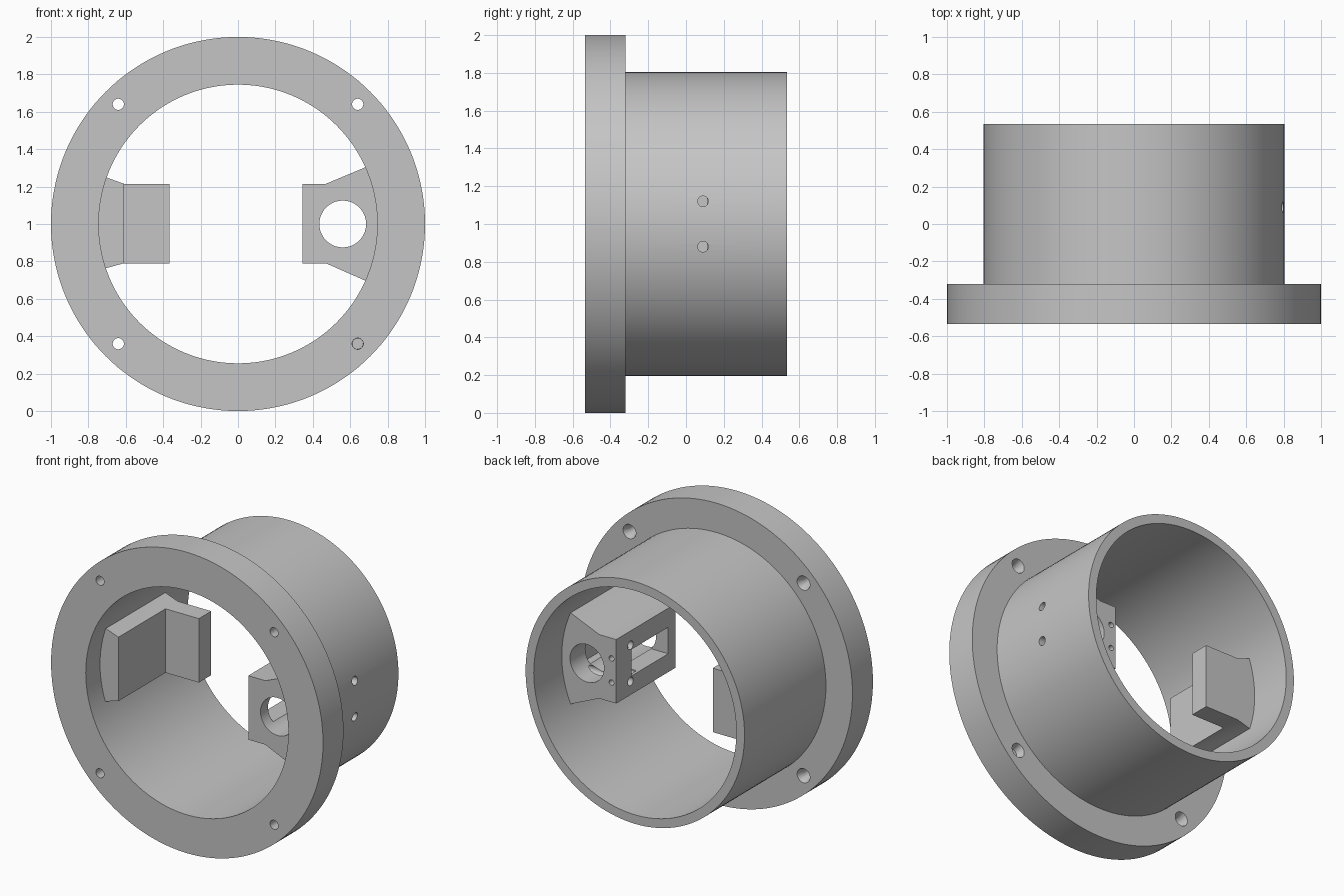
import bpy, bmesh, math
from mathutils import Matrix, Vector

if "Cube" in bpy.data.objects:
    bpy.data.objects.remove(bpy.data.objects["Cube"])

GREY = (0.56, 0.56, 0.56, 1)
grey = bpy.data.materials.new("plain grey")
grey.use_nodes = True
grey.diffuse_color = GREY
grey.node_tree.nodes["Principled BSDF"].inputs["Base Color"].default_value = GREY

FRONT, STEP, BACK = -0.535, -0.32, 0.535
BORE, SLEEVE, RIM = 0.745, 0.805, 1.0
BLOCK_FRONT, BLOCK_BACK = -0.385, 0.24
AXIS_Z = 1.0


def make_object(name, bm):
    bmesh.ops.recalc_face_normals(bm, faces=bm.faces)
    mesh = bpy.data.meshes.new(name)
    bm.to_mesh(mesh)
    bm.free()
    obj = bpy.data.objects.new(name, mesh)
    bpy.context.collection.objects.link(obj)
    mesh.materials.append(grey)
    return obj


def lathe(name, profile, steps=144):
    """Turn a closed (radius, y) profile about the horizontal axis."""
    bm = bmesh.new()
    verts = [bm.verts.new((r, y, AXIS_Z)) for r, y in profile]
    edges = [bm.edges.new((a, b)) for a, b in zip(verts, verts[1:] + verts[:1])]
    bmesh.ops.spin(bm, geom=verts + edges, cent=(0, 0, AXIS_Z), axis=(0, 1, 0),
                   angle=2 * math.pi, steps=steps, use_merge=True)
    bmesh.ops.remove_doubles(bm, verts=bm.verts, dist=0.0001)
    return make_object(name, bm)


def prism(name, outline, y0, y1):
    """Extrude an (x, height from axis) outline from y0 to y1."""
    bm = bmesh.new()
    face = bm.faces.new([bm.verts.new((x, y0, AXIS_Z + h)) for x, h in outline])
    new = bmesh.ops.extrude_face_region(bm, geom=[face])["geom"]
    bmesh.ops.translate(bm, vec=(0, y1 - y0, 0),
                        verts=[v for v in new if isinstance(v, bmesh.types.BMVert)])
    return make_object(name, bm)


def rod(start, end, r1, r2=None, segments=32):
    """Round cutter between two points."""
    start, end = Vector(start), Vector(end)
    d = end - start
    bm = bmesh.new()
    turn = Vector((0, 0, 1)).rotation_difference(d).to_matrix().to_4x4()
    bmesh.ops.create_cone(bm, cap_ends=True, segments=segments, radius1=r1,
                          radius2=r1 if r2 is None else r2, depth=d.length,
                          matrix=Matrix.Translation((start + end) / 2) @ turn)
    return make_object("cutter", bm)


def box(x0, x1, y0, y1, half):
    return prism("cutter", [(x0, -half), (x1, -half), (x1, half), (x0, half)], y0, y1)


def carve(obj, cutters):
    """Subtract the cutters, keep the result, and drop the cutters."""
    for c in cutters:
        c.hide_render = True
        mod = obj.modifiers.new("cut", 'BOOLEAN')
        mod.operation, mod.solver, mod.object = 'DIFFERENCE', 'EXACT', c
    bpy.context.view_layer.update()
    result = bpy.data.meshes.new_from_object(
        obj.evaluated_get(bpy.context.evaluated_depsgraph_get()))
    obj.modifiers.clear()
    obj.data = result
    for c in cutters:
        bpy.data.objects.remove(c)


def wall_arc(a0, a1, steps=16):
    """Points along the bore, sunk slightly into the wall."""
    r = BORE + 0.003
    angles = [math.radians(a0 + (a1 - a0) * i / steps) for i in range(steps + 1)]
    return [(r * math.cos(a), r * math.sin(a)) for a in angles]


# Flanged sleeve
housing = lathe("flanged_sleeve", [(BORE, FRONT), (RIM, FRONT), (RIM, STEP),
                                   (SLEEVE, STEP), (SLEEVE, BACK), (BORE, BACK)])

# Countersunk flange holes
cutters = []
for sx in (-1, 1):
    for sz in (-1, 1):
        x, z = 0.64 * sx, AXIS_Z + 0.64 * sz
        cutters.append(rod((x, FRONT - 0.1, z), (x, STEP + 0.1, z), 0.03))
        cutters.append(rod((x, STEP - 0.05, z), (x, STEP + 0.002, z), 0.029, 0.048))


def screw_holes():
    return [rod((0.2, 0.09, AXIS_Z + s * 0.12), (0.95, 0.09, AXIS_Z + s * 0.12), 0.028)
            for s in (-1, 1)]


carve(housing, cutters + screw_holes())

# Motor mount block
mount = prism("motor_mount", [(0.47, 0.215), (0.345, 0.215), (0.345, -0.21), (0.47, -0.21)]
              + wall_arc(-24, 24), BLOCK_FRONT, BLOCK_BACK)
cable_holes = [rod((0.38, 0.0, AXIS_Z + s * 0.08), (0.38, 0.4, AXIS_Z + s * 0.08), 0.018)
               for s in (-1, 1)]
carve(mount, [rod((0.56, -0.6, AXIS_Z), (0.56, 0.5, AXIS_Z), 0.125, segments=64),
              box(0.2, 0.70, -0.306, 0.08, 0.088)] + screw_holes() + cable_holes)

# Angle bracket: wall pad with an arm at its back
bracket = prism("angle_bracket", [(-0.61, -0.21), (-0.365, -0.21), (-0.365, 0.215), (-0.61, 0.215)]
                + wall_arc(160.5, 198.5), BLOCK_FRONT, BLOCK_BACK)
carve(bracket, [box(-0.61, -0.2, -0.6, 0.11, 0.4)])

# Smooth curved walls, crisp edges
bpy.ops.object.select_all(action='DESELECT')
for obj in (housing, mount, bracket):
    obj.select_set(True)
bpy.context.view_layer.objects.active = housing
bpy.ops.object.shade_smooth_by_angle(angle=math.radians(25))
